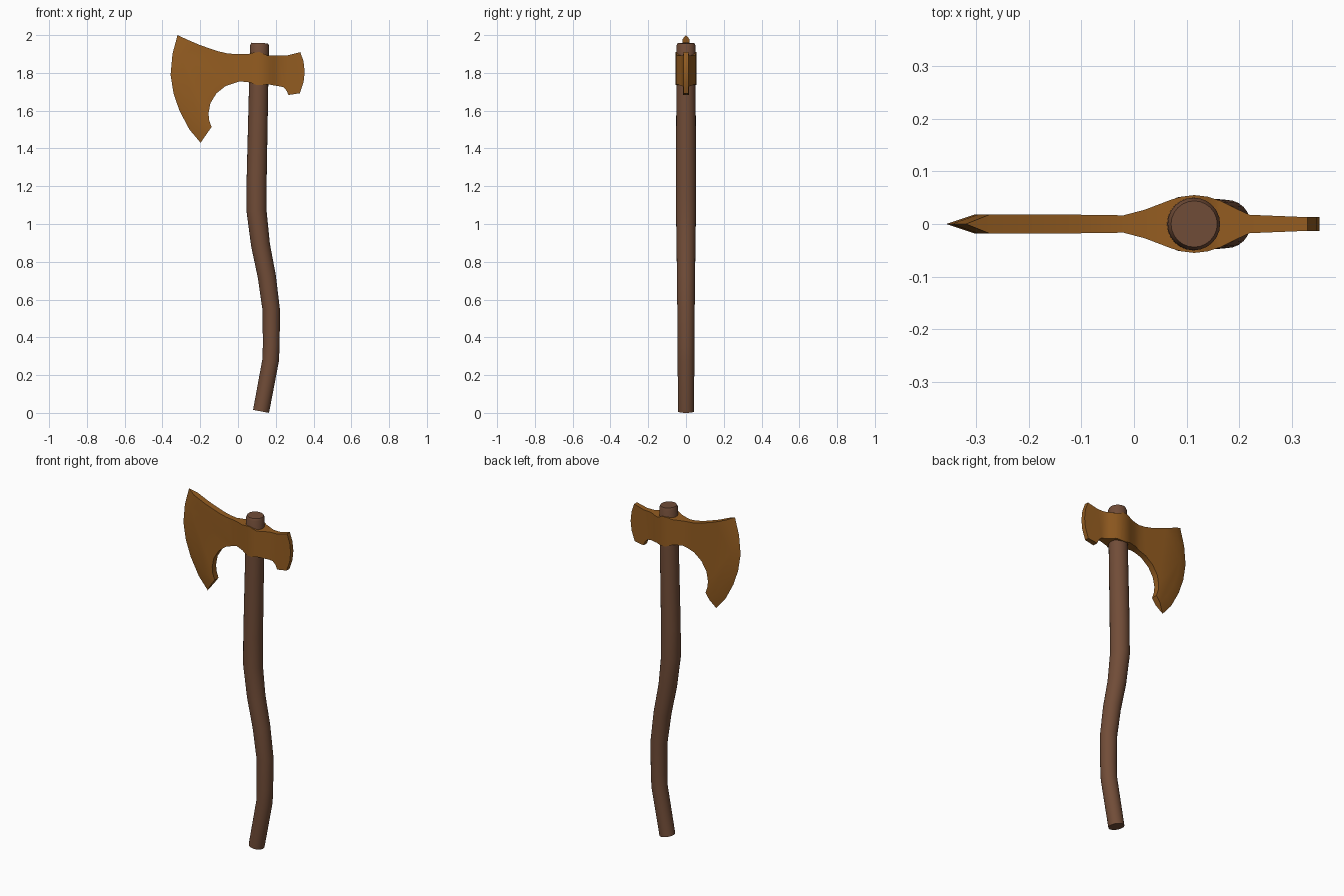
import bpy, bmesh, math
from mathutils import Vector

if "Cube" in bpy.data.objects:
    bpy.data.objects.remove(bpy.data.objects["Cube"])


def material(name, color):
    m = bpy.data.materials.new(name)
    m.diffuse_color = (*color, 1)
    m.use_nodes = True
    m.node_tree.nodes["Principled BSDF"].inputs["Base Color"].default_value = m.diffuse_color
    return m


def finish(name, bm, mat, angle):
    bmesh.ops.recalc_face_normals(bm, faces=bm.faces)
    me = bpy.data.meshes.new(name)
    bm.to_mesh(me)
    bm.free()
    ob = bpy.data.objects.new(name, me)
    bpy.context.collection.objects.link(ob)
    me.materials.append(mat)
    bpy.ops.object.select_all(action='DESELECT')
    ob.select_set(True)
    bpy.context.view_layer.objects.active = ob
    bpy.ops.object.shade_smooth_by_angle(angle=math.radians(angle))
    return ob


wood = material("brown wood", (0.165, 0.073, 0.039))
bronze = material("bronze", (0.295, 0.108, 0.015))

# Curved handle: rings swept along (x, z, radius), square to the path
path = [(.122, .008, .043), (.173, .28, .044), (.176, .36, .0445), (.176, .545, .046),
        (.153, .72, .048), (.119, .89, .050), (.098, 1.07, .053), (.099, 1.25, .053),
        (.109, 1.72, .051), (.114, 1.945, .050), (.1145, 1.958, .044)]
SIDES = 24
bm = bmesh.new()
rings = []
for i, (x, z, r) in enumerate(path):
    a, b = path[max(i - 1, 0)], path[min(i + 1, len(path) - 1)]
    d = Vector((b[0] - a[0], 0, b[1] - a[1])).normalized()
    side = Vector((d.z, 0, -d.x))
    ring = []
    for k in range(SIDES):
        t = 2 * math.pi * k / SIDES
        ring.append(bm.verts.new(Vector((x, 0, z)) + side * r * math.cos(t)
                                 + Vector((0, r * math.sin(t), 0))))
    rings.append(ring)
for lo, hi in zip(rings, rings[1:]):
    for k in range(SIDES):
        j = (k + 1) % SIDES
        bm.faces.new((lo[k], lo[j], hi[j], hi[k]))
bm.faces.new(rings[0])
bm.faces.new(rings[-1])
finish("handle", bm, wood, 35)

# Axe head: flat profile (x, z), later thickened by a rule along x
top = [(-.204, 1.948), (-.108, 1.915), (-.06, 1.904), (-.02, 1.90), (.055, 1.90), (.085, 1.908),
       (.115, 1.91), (.155, 1.893), (.262, 1.893), (.33, 1.91)]
poll = [(.347, 1.86), (.353, 1.805), (.347, 1.75), (.327, 1.692), (.267, 1.683), (.258, 1.705), (.24, 1.725)]
bottom = [(.156, 1.74), (.135, 1.735), (.10, 1.735), (.06, 1.75), (.008, 1.755), (-.066, 1.73),
          (-.114, 1.692), (-.146, 1.64), (-.156, 1.587), (-.153, 1.55), (-.14, 1.513)]
# Cutting edge and the line where its bevel starts, both from beard to upper tip
edge = [(-.198, 1.43), (-.257, 1.50), (-.31, 1.60), (-.341, 1.69), (-.357, 1.79), (-.347, 1.90), (-.32, 2.0)]
inner = [(-.165, 1.478), (-.21, 1.54), (-.26, 1.62), (-.29, 1.70), (-.303, 1.79), (-.297, 1.89), (-.275, 1.979)]

# Half thickness along x, swelling around the handle
thick = [(-1, .018), (-.13, .018), (-.02, .0165), (.02, .027), (.07, .046), (.09, .052), (.115, .055),
         (.14, .052), (.165, .044), (.195, .029), (.22, .0175), (.33, .013), (1, .013)]


def half_thickness(x):
    for (x0, t0), (x1, t1) in zip(thick, thick[1:]):
        if x <= x1:
            return t0 + (t1 - t0) * (x - x0) / (x1 - x0)


bm = bmesh.new()
add = lambda pts: [bm.verts.new((x, 0, z)) for x, z in pts]
body = add(top + poll + bottom)
inn = add(inner)
edg = add(edge)
bm.faces.new(body + inn)
for i in range(len(edg) - 1):
    bm.faces.new((inn[i], edg[i], edg[i + 1], inn[i + 1]))
for x, t in thick[2:-1]:
    bmesh.ops.bisect_plane(bm, geom=bm.verts[:] + bm.edges[:] + bm.faces[:], dist=1e-5,
                           plane_co=(x, 0, 0), plane_no=(1, 0, 0))
front = bm.verts[:]
out = bmesh.ops.extrude_face_region(bm, geom=bm.faces[:], use_keep_orig=True)
back = [v for v in out['geom'] if isinstance(v, bmesh.types.BMVert)]
for verts, sign in ((front, -1), (back, 1)):
    for v in verts:
        sharp = any(abs(v.co.x - x) + abs(v.co.z - z) < 1e-4 for x, z in edge)
        v.co.y = 0 if sharp else sign * half_thickness(v.co.x)
bmesh.ops.remove_doubles(bm, verts=bm.verts[:], dist=1e-4)
finish("axe_head", bm, bronze, 28)
